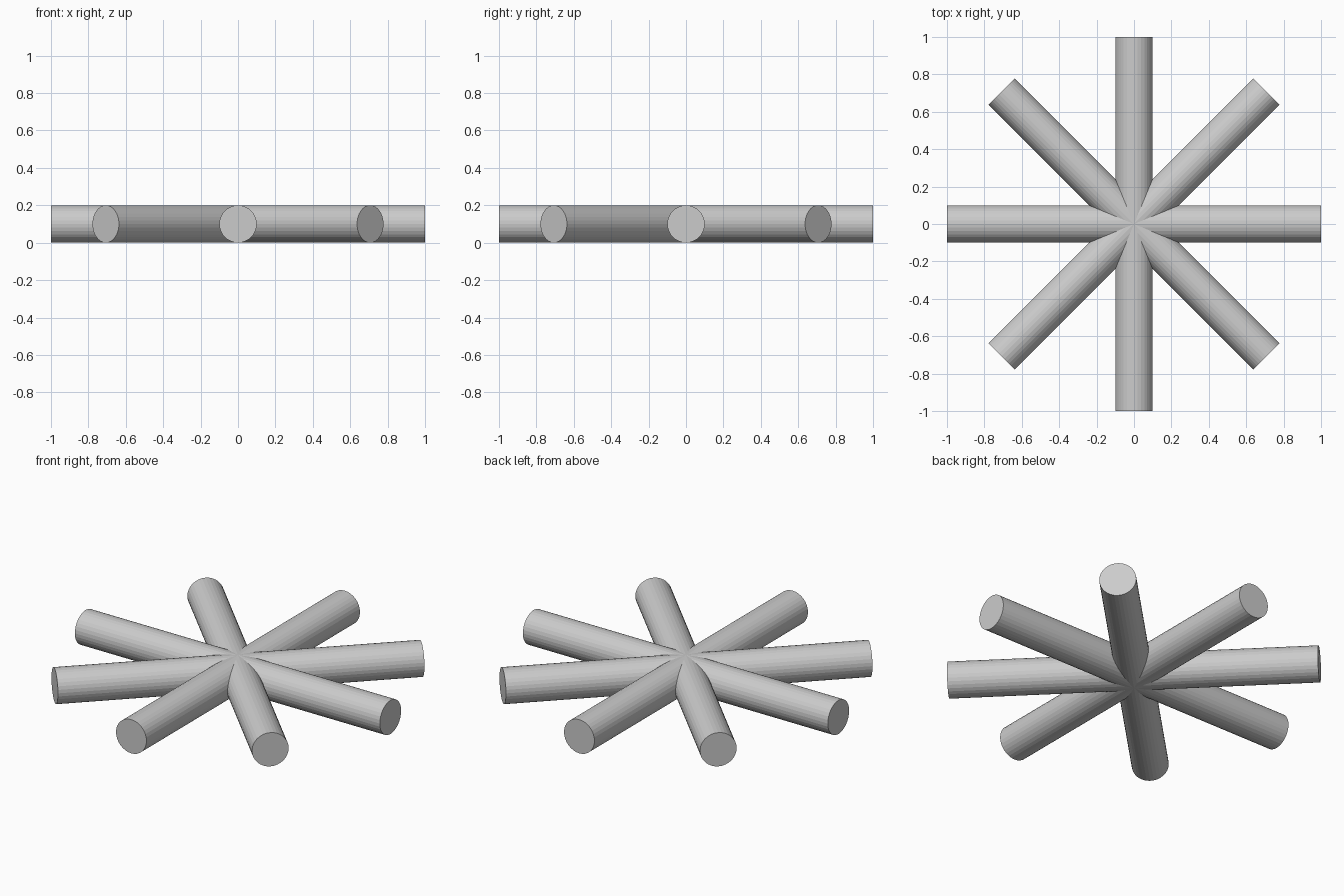
import bpy
from math import pi

if "Cube" in bpy.data.objects:
    bpy.data.objects.remove(bpy.data.objects["Cube"])

RADIUS = 0.1
LENGTH = 2.0


def add_bar(index):
    """One full-length round bar through the centre, lying flat."""
    bpy.ops.mesh.primitive_cylinder_add(
        vertices=32, radius=RADIUS, depth=LENGTH,
        location=(0, 0, RADIUS), rotation=(0, pi / 2, index * pi / 4))
    bar = bpy.context.object
    bar.name = f"crossing_bar_{index + 1}"
    return bar


# Four bars crossing at the centre make the eight-armed star
for i in range(4):
    add_bar(i)
